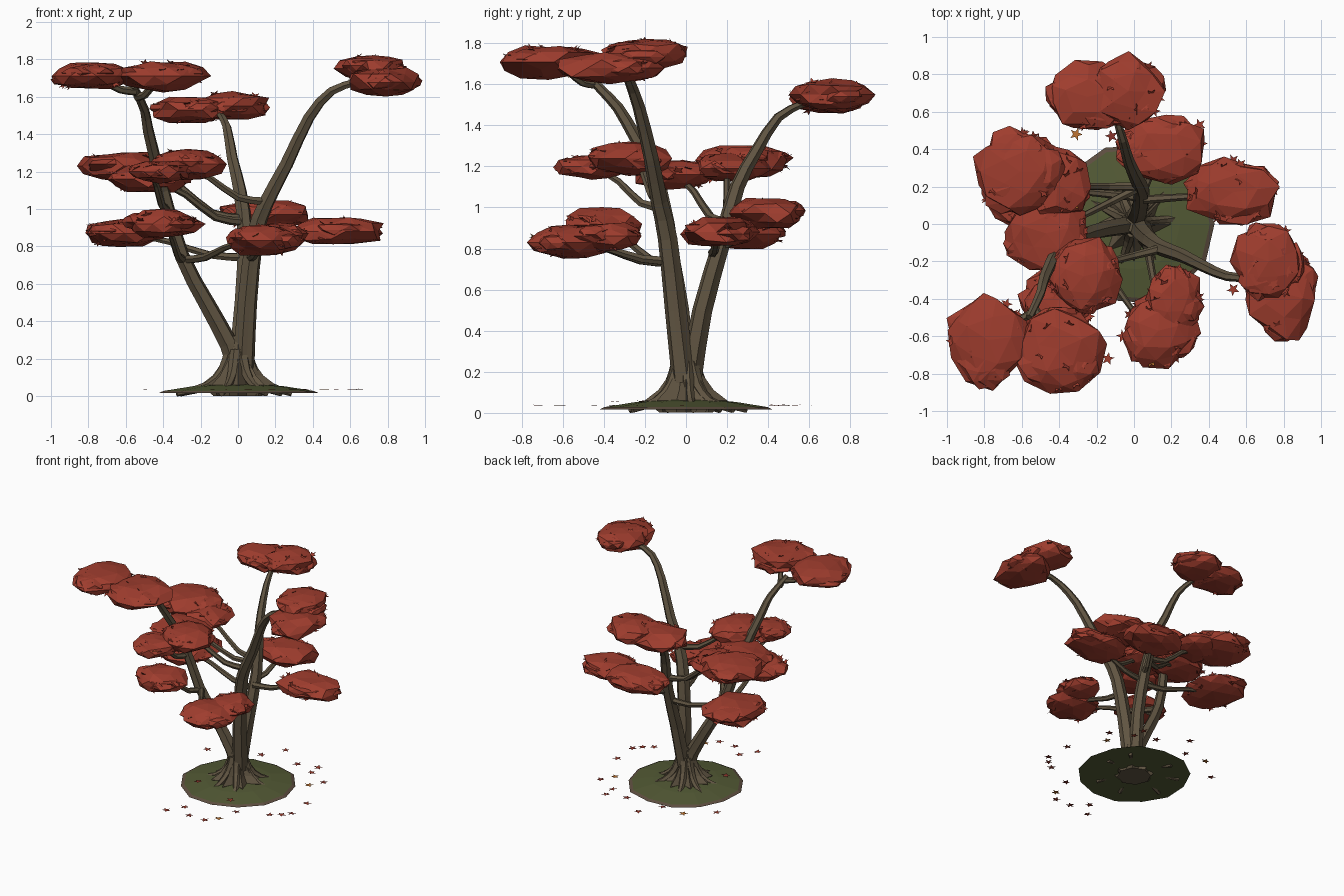
import bpy
import bmesh
import math
import random
from mathutils import Vector, Matrix

random.seed(7)
cube = bpy.data.objects.get("Cube")
if cube:
    bpy.data.objects.remove(cube)


def material(name, rgb):
    mat = bpy.data.materials.new(name)
    mat.use_nodes = True
    colour = (*rgb, 1)
    mat.diffuse_color = colour
    node = mat.node_tree.nodes["Principled BSDF"]
    node.inputs["Base Color"].default_value = colour
    node.inputs["Roughness"].default_value = 0.9
    return mat


BARK = material("bark brown", (0.118, 0.09, 0.054))
GRASS = material("moss green", (0.086, 0.101, 0.035))
SOIL = material("soil brown", (0.11, 0.075, 0.05))
RED = material("leaf red", (0.345, 0.046, 0.027))
DARK = material("leaf dark red", (0.26, 0.035, 0.025))
ORANGE = material("leaf orange", (0.5, 0.17, 0.03))


def finish(name, bm, *mats):
    bmesh.ops.recalc_face_normals(bm, faces=bm.faces)
    mesh = bpy.data.meshes.new(name)
    bm.to_mesh(mesh)
    bm.free()
    for mat in mats:
        mesh.materials.append(mat)
    obj = bpy.data.objects.new(name, mesh)
    bpy.context.collection.objects.link(obj)
    return obj


def bridge(bm, rings):
    """Skin a list of vertex rings and cap both ends."""
    for a, b in zip(rings, rings[1:]):
        n = len(a)
        for i in range(n):
            bm.faces.new((a[i], a[(i + 1) % n], b[(i + 1) % n], b[i]))
    bm.faces.new(rings[0])
    bm.faces.new(rings[-1])


def smooth_path(points, steps):
    """Catmull-Rom samples through the points."""
    p = [Vector(q) for q in points]
    p = [2 * p[0] - p[1]] + p + [2 * p[-1] - p[-2]]
    out = []
    for a, b, c, d in zip(p, p[1:], p[2:], p[3:]):
        for k in range(steps):
            t = k / steps
            out.append(b + (c - a) * t / 2 + (2 * a - 5 * b + 4 * c - d) * t * t / 2
                       + (3 * b - a - 3 * c + d) * t ** 3 / 2)
    return out + [p[-2]]


def limb(name, points, r_start, r_end, sides=8, groove=1.0, steps=2):
    """Tapered bark tube; groove under 1 makes ridges along it."""
    bm = bmesh.new()
    path = smooth_path(points, steps)
    rings = []
    side = Vector((1, 0.3, 0))
    for i, p in enumerate(path):
        along = (path[min(i + 1, len(path) - 1)] - path[max(i - 1, 0)]).normalized()
        side = (side - along * side.dot(along)).normalized()
        other = along.cross(side)
        r = r_start + (r_end - r_start) * i / (len(path) - 1)
        ring = []
        for k in range(sides):
            a = math.tau * k / sides
            rk = r * (groove if k % 2 else 1)
            ring.append(bm.verts.new(p + rk * (side * math.cos(a) + other * math.sin(a))))
        rings.append(ring)
    bridge(bm, rings)
    return finish(name, bm, BARK)


def star(bm, matrix, radius, index=0):
    """Flat five-pointed leaf."""
    verts = []
    for k in range(10):
        a = math.tau * k / 10
        r = radius * (0.42 if k % 2 else 1)
        verts.append(bm.verts.new(matrix @ Vector((r * math.cos(a), r * math.sin(a), 0))))
    bm.faces.new(verts).material_index = index


def rock(bm, centre, size, low, high):
    """Roughened, flattened ball with a squared-off rim."""
    tilt = Matrix.Rotation(random.uniform(0, math.tau), 3, "Z")
    for v in bmesh.ops.create_icosphere(bm, subdivisions=2, radius=1)["verts"]:
        n = tilt @ v.co.normalized()
        n.z = math.copysign(abs(n.z) ** 0.85, n.z)
        v.co = centre + n * size * random.uniform(low, high)


def foliage(name, blobs):
    """Rocky leaf pads with lumps and small leaves breaking the surface."""
    bm = bmesh.new()
    for x, y, z, rx, ry, rz in blobs:
        centre = Vector((x, y, z))
        size = Vector((rx, ry, rz))
        rock(bm, centre, size, 0.83, 1.1)
        start = random.uniform(0, math.tau)
        for k in range(3):
            a = start + math.tau * k / 3
            lump = Vector((math.cos(a), math.sin(a), random.uniform(-0.6, 0.6))) * size * 0.42
            rock(bm, centre + lump, size * 0.6, 0.8, 1.12)
        for _ in range(18):
            a = random.uniform(0, math.tau)
            h = random.choice((-1, 1, 1)) * random.uniform(0.2, 0.9)
            flat = math.sqrt(1 - h * h)
            spot = Vector((math.cos(a) * flat, math.sin(a) * flat, h)) * size * 0.9
            turn = (Matrix.Rotation(random.uniform(0, math.tau), 4, "Z")
                    @ Matrix.Rotation(random.uniform(-0.9, 0.9), 4, "X"))
            index = random.choices((0, 1, 2), (30, 6, 1))[0]
            star(bm, Matrix.Translation(centre + spot) @ turn, 0.034, index)
    return finish(name, bm, RED, DARK, ORANGE)


# Grassy mound with a soil rim
bm = bmesh.new()
rings = []
wobble = [random.uniform(0.97, 1.03) for _ in range(13)]
for r, z in ((0.435, 0.016), (0.41, 0.027), (0.25, 0.052), (0.08, 0.065)):
    rings.append([bm.verts.new((r * w * math.cos(math.tau * k / 13),
                                r * w * math.sin(math.tau * k / 13), z))
                  for k, w in enumerate(wobble)])
bridge(bm, rings)
for f in bm.faces:
    f.material_index = int(f.calc_center_median().xy.length > 0.38)
finish("mound", bm, GRASS, SOIL)

# Flared, ridged trunk base
bm = bmesh.new()
rings = []
for ridge, valley, z in ((0.13, 0.12, 0), (0.2, 0.12, 0.06), (0.135, 0.085, 0.11),
                         (0.085, 0.065, 0.18), (0.065, 0.055, 0.25), (0.05, 0.045, 0.32)):
    rings.append([bm.verts.new(((valley if k % 2 else ridge) * math.cos(math.tau * k / 16),
                                (valley if k % 2 else ridge) * math.sin(math.tau * k / 16), z))
                  for k in range(16)])
bridge(bm, rings)
finish("trunk_base", bm, BARK)

# Roots spreading into the mound
for k in range(7):
    a = math.tau * k / 7 + random.uniform(-0.2, 0.2)
    far = random.uniform(0.28, 0.35)
    profile = ((0.04, 0.24), (0.085, 0.13), (0.17, 0.055), (far, 0.012))
    limb(f"root_{k + 1}", [(r * math.cos(a), r * math.sin(a), z) for r, z in profile],
         0.036, 0.015, sides=6)

# Three main trunks
limb("trunk_right", [(-0.01, 0, 0.15), (-0.05, -0.01, 0.28), (-0.17, -0.03, 0.5), (-0.3, -0.07, 0.75),
                     (-0.4, -0.13, 1.1), (-0.48, -0.29, 1.42), (-0.5, -0.37, 1.53),
                     (-0.56, -0.5, 1.66)], 0.056, 0.02, 12, 0.85)
limb("trunk_left", [(0.03, -0.01, 0.15), (0.05, -0.05, 0.5), (0.09, -0.09, 0.85), (0.15, -0.13, 1.03),
                    (0.26, -0.17, 1.24), (0.38, -0.23, 1.49), (0.5, -0.28, 1.63),
                    (0.64, -0.29, 1.68)], 0.06, 0.02, 12, 0.85)
limb("trunk_back", [(0, 0.02, 0.15), (0.03, 0.08, 0.5), (0.04, 0.18, 0.85), (0.01, 0.25, 1.1),
                    (-0.03, 0.34, 1.27), (-0.06, 0.45, 1.44), (-0.1, 0.58, 1.51)],
     0.056, 0.018, 12, 0.85)

# Side branches: start on a trunk, end inside a leaf pad
BRANCHES = [
    ((-0.29, -0.06, 0.73), (-0.38, -0.4, 0.9)),
    ((0.06, 0.14, 0.74), (-0.55, 0.2, 0.86)),
    ((0.06, -0.06, 0.74), (0.14, -0.5, 0.82)),
    ((-0.28, -0.07, 0.73), (0.02, -0.5, 0.82)),
    ((0.05, 0.13, 0.78), (0.5, 0.16, 0.88)),
    ((0.04, 0.16, 0.82), (0.15, 0.4, 0.96)),
    ((0.03, 0.2, 0.95), (-0.45, 0.2, 1.19)),
    ((0.15, -0.13, 1.04), (-0.28, -0.24, 1.22)),
    ((0.04, 0.2, 0.93), (-0.42, -0.03, 1.14)),
    ((-0.38, -0.11, 1), (-0.46, -0.42, 1.18)),
    ((-0.54, -0.44, 1.6), (-0.42, -0.62, 1.68)),
    ((-0.55, -0.48, 1.63), (-0.78, -0.6, 1.7)),
    ((0.6, -0.28, 1.67), (0.76, -0.45, 1.67)),
]
for k, (start, end) in enumerate(BRANCHES):
    s, e = Vector(start), Vector(end)
    low = s.lerp(e, 0.35)
    low.z = s.z + 0.12 * (e.z - s.z)
    high = s.lerp(e, 0.7)
    limb(f"branch_{k + 1}", [s, low, high, e], 0.024, 0.014, sides=6)

# Leaf pads: x, y, z, then the three radii
PADS = {
    "foliage_top_right": [(-0.78, -0.62, 1.71, 0.23, 0.25, 0.075),
                          (-0.4, -0.67, 1.71, 0.24, 0.24, 0.085)],
    "foliage_top_left": [(0.72, -0.2, 1.75, 0.19, 0.22, 0.08),
                         (0.79, -0.37, 1.68, 0.2, 0.27, 0.08)],
    "foliage_top_back": [(-0.25, 0.68, 1.53, 0.22, 0.19, 0.075),
                         (-0.03, 0.71, 1.55, 0.2, 0.2, 0.08)],
    "foliage_middle_right": [(-0.61, 0.28, 1.23, 0.24, 0.24, 0.085),
                             (-0.41, 0.21, 1.19, 0.17, 0.2, 0.07),
                             (-0.47, -0.05, 1.16, 0.24, 0.2, 0.08)],
    "foliage_middle_front": [(-0.27, -0.28, 1.24, 0.21, 0.21, 0.085),
                             (-0.42, -0.46, 1.2, 0.17, 0.18, 0.06)],
    "foliage_low_right": [(-0.61, 0.24, 0.87, 0.23, 0.26, 0.08)],
    "foliage_low_middle": [(-0.4, -0.41, 0.92, 0.21, 0.19, 0.08)],
    "foliage_low_front": [(0.13, -0.57, 0.83, 0.21, 0.2, 0.085),
                          (0.22, -0.4, 0.86, 0.15, 0.18, 0.07)],
    "foliage_low_left": [(0.53, 0.17, 0.88, 0.26, 0.18, 0.08)],
    "foliage_low_back": [(0.14, 0.4, 0.97, 0.25, 0.19, 0.08)],
}
for name, blobs in PADS.items():
    foliage(name, blobs)

# Fallen leaves, mostly around the mound and a few on it
FALLEN = [(-0.02, 0.64), (0.19, 0.49), (0.35, 0.53), (0.36, 0.43), (0.53, 0.34), (0.47, 0.24),
          (0.64, -0.03), (0.65, -0.24), (0.6, -0.3), (0.53, -0.35), (0.3, -0.45),
          (0.26, -0.62), (0.19, -0.7), (0.05, -0.7), (-0.06, -0.6), (-0.14, -0.72),
          (-0.12, 0.47), (-0.31, 0.48), (-0.5, 0.32), (-0.21, -0.21), (0.17, -0.34)]
bm = bmesh.new()
for k, (x, y) in enumerate(FALLEN):
    spin = Matrix.Rotation(random.uniform(0, math.tau), 4, "Z")
    tilt = Matrix.Rotation(random.uniform(-0.1, 0.1), 4, "X")
    z = 0.056 if math.hypot(x, y) < 0.4 else 0.036
    star(bm, Matrix.Translation((x, y, z)) @ spin @ tilt, 0.036, (0, 1, 0, 0, 1, 2)[k % 6])
finish("fallen_leaves", bm, RED, DARK, ORANGE)
